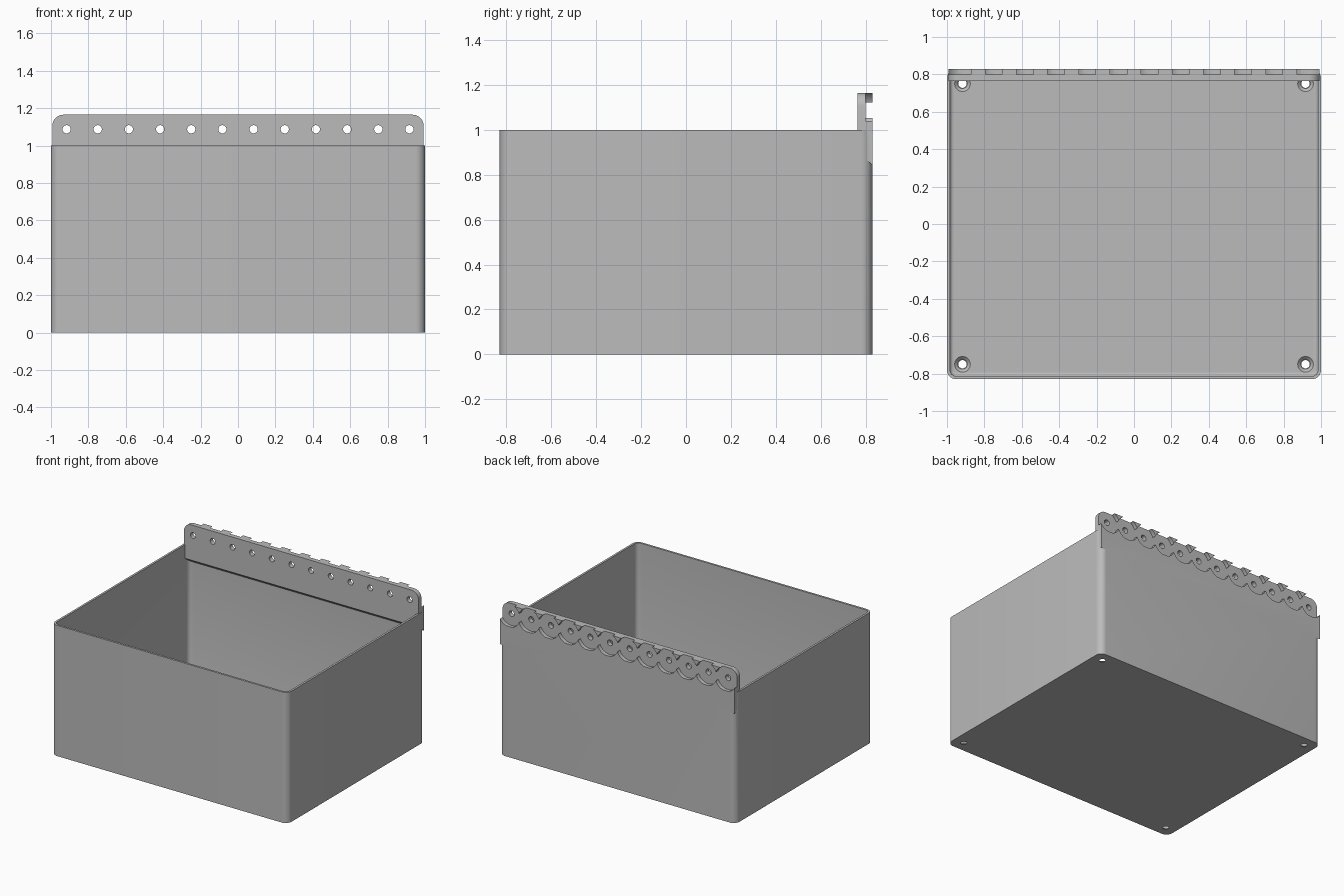
import bpy, bmesh, math
from mathutils import Matrix, Vector

if "Cube" in bpy.data.objects:
    bpy.data.objects.remove(bpy.data.objects["Cube"], do_unlink=True)

grey = bpy.data.materials.new("plain grey")
grey.use_nodes = True
COLOUR = (0.5, 0.5, 0.5, 1)
grey.diffuse_color = COLOUR
grey.node_tree.nodes["Principled BSDF"].inputs["Base Color"].default_value = COLOUR

HALF_X, HALF_Y, WALL, FLOOR, FILLET = 1.0, 0.83, 0.016, 0.02, 0.02
HINGE_FRONT, HINGE_MID, HINGE_TOP, HINGE_X = 0.765, 0.80, 1.165, 0.993
PITCH = HALF_X / 6
HOLES_X = [(i - 5.5) * PITCH for i in range(12)]
HOLE_Z, HOLE_R, RECESS_R = 1.087, 0.022, 0.09


def make_object(name, bm):
    bmesh.ops.recalc_face_normals(bm, faces=bm.faces)
    mesh = bpy.data.meshes.new(name)
    bm.to_mesh(mesh)
    bm.free()
    mesh.materials.append(grey)
    obj = bpy.data.objects.new(name, mesh)
    bpy.context.collection.objects.link(obj)
    return obj


def combine(target, other, operation):
    """Apply an exact boolean, then discard the second object."""
    bpy.context.view_layer.objects.active = target
    mod = target.modifiers.new("combine", "BOOLEAN")
    mod.operation, mod.solver, mod.object = operation, "EXACT", other
    bpy.ops.object.modifier_apply(modifier=mod.name)
    bpy.data.objects.remove(other, do_unlink=True)


def ring(bm, inset, z, radius, steps=8):
    """Rounded rectangle of vertices."""
    verts = []
    for k, (sx, sy) in enumerate([(1, 1), (-1, 1), (-1, -1), (1, -1)]):
        cx, cy = sx * (HALF_X - inset - radius), sy * (HALF_Y - inset - radius)
        for s in range(steps + 1):
            a = (k + s / steps) * math.pi / 2
            verts.append(bm.verts.new((cx + radius * math.cos(a), cy + radius * math.sin(a), z)))
    return verts


def cylinders(name, points, r1, r2, depth, along_y=False, sides=32):
    bm = bmesh.new()
    turn = Matrix.Rotation(-math.pi / 2, 4, "X") if along_y else Matrix()
    for p in points:
        bmesh.ops.create_cone(bm, cap_ends=True, segments=sides, radius1=r1, radius2=r2,
                              depth=depth, matrix=Matrix.Translation(Vector(p)) @ turn)
    return make_object(name, bm)


# Open box with rounded corners and a fillet around the floor
bm = bmesh.new()
rings = [ring(bm, 0, 0, 0.05), ring(bm, 0, 1, 0.05), ring(bm, WALL, 1, 0.05 - WALL)]
for i in range(5):
    a = i / 4 * math.pi / 2
    inset = FILLET * (1 - math.cos(a))
    rings.append(ring(bm, WALL + inset, FLOOR + FILLET * (1 - math.sin(a)), 0.05 - WALL - inset))
for lower, upper in zip(rings, rings[1:]):
    for i in range(len(lower)):
        j = (i + 1) % len(lower)
        bm.faces.new((lower[i], lower[j], upper[j], upper[i]))
bm.faces.new(rings[0])
bm.faces.new(rings[-1])
box = make_object("box", bm)

# Countersunk screw holes in the floor
screws = [(sx * 0.917, sy * 0.75, 0) for sx in (-1, 1) for sy in (-1, 1)]
combine(box, cylinders("screw_holes", screws, HOLE_R, HOLE_R, 0.2), "DIFFERENCE")
sinks = [(x, y, FLOOR) for x, y, z in screws]
combine(box, cylinders("countersinks", sinks, 0.026, 0.058, 0.032), "DIFFERENCE")

# Hinge rail: side profile swept across the back, top corners rounded
bm = bmesh.new()
profile = [(HINGE_FRONT, HINGE_TOP), (HINGE_FRONT, 0.895), (HALF_Y, 0.845), (HALF_Y, HINGE_TOP)]
face = bm.faces.new([bm.verts.new((-HINGE_X, y, z)) for y, z in profile])
swept = bmesh.ops.extrude_face_region(bm, geom=[face])["geom"]
bmesh.ops.translate(bm, vec=(2 * HINGE_X, 0, 0),
                    verts=[v for v in swept if isinstance(v, bmesh.types.BMVert)])
corners = [e for e in bm.edges if all(abs(v.co.z - HINGE_TOP) < 1e-4 for v in e.verts)
           and abs(e.verts[0].co.x - e.verts[1].co.x) < 1e-4]
bmesh.ops.bevel(bm, geom=corners, offset=0.06, segments=8, profile=0.5, affect="EDGES")
rail = make_object("hinge_rail", bm)

# Overlapping round recesses in the back of the rail, then the pin holes
for start in (0, 1):
    centres = [(x, HINGE_MID + 0.1, HOLE_Z) for x in HOLES_X[start::2]]
    combine(rail, cylinders("recesses", centres, RECESS_R, RECESS_R, 0.2, True, 48), "DIFFERENCE")
pins = [(x, HINGE_MID, HOLE_Z) for x in HOLES_X]
combine(rail, cylinders("pin_holes", pins, HOLE_R, HOLE_R, 0.3, True, 24), "DIFFERENCE")

# Join into one body
combine(box, rail, "UNION")
box.name = "hinged_box_base"
bpy.ops.object.select_all(action="DESELECT")
box.select_set(True)
bpy.context.view_layer.objects.active = box
bpy.ops.object.shade_smooth_by_angle(angle=math.radians(30))
